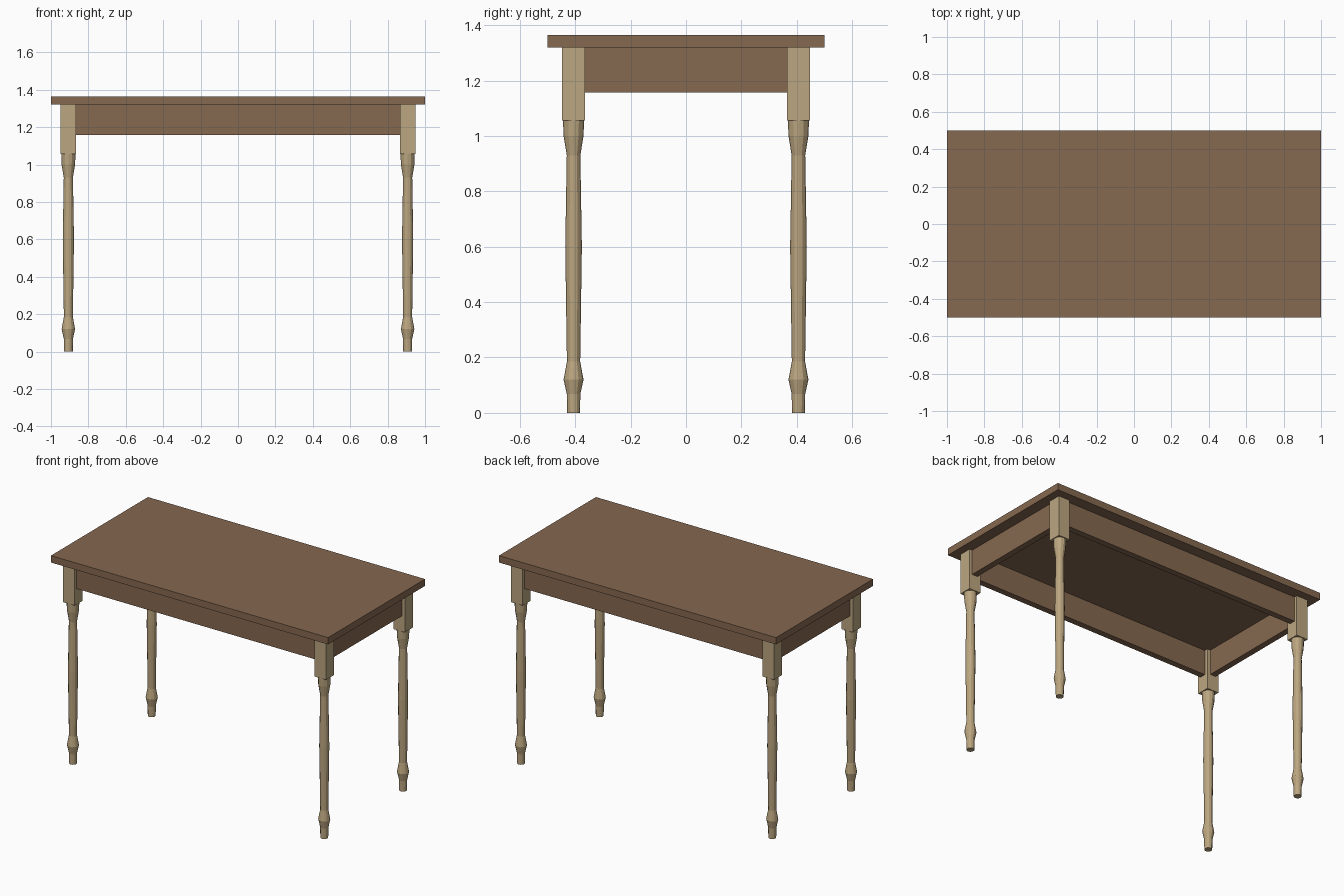
import bpy, bmesh, math

if "Cube" in bpy.data.objects:
    bpy.data.objects.remove(bpy.data.objects["Cube"])


def material(name, rgb):
    m = bpy.data.materials.new(name)
    m.diffuse_color = (*rgb, 1)
    m.use_nodes = True
    m.node_tree.nodes["Principled BSDF"].inputs["Base Color"].default_value = m.diffuse_color
    return m


brown = material("brown wood", (0.235, 0.138, 0.080))
tan = material("pale wood", (0.50, 0.38, 0.215))


def finish(name, bm, mat):
    me = bpy.data.meshes.new(name)
    bmesh.ops.recalc_face_normals(bm, faces=bm.faces)
    bm.to_mesh(me)
    bm.free()
    me.materials.append(mat)
    ob = bpy.data.objects.new(name, me)
    bpy.context.collection.objects.link(ob)
    return ob


def box(name, lo, hi, mat):
    bm = bmesh.new()
    bmesh.ops.create_cube(bm, size=1)
    for v in bm.verts:
        for i in range(3):
            v.co[i] = lo[i] if v.co[i] < 0 else hi[i]
    return finish(name, bm, mat)


def turned(name, x, y, profile, sides, mat):
    # stack of rings given as (radius, height), capped at both ends
    bm = bmesh.new()
    rings = [[bm.verts.new((x + r * math.cos(2 * math.pi * k / sides),
                            y + r * math.sin(2 * math.pi * k / sides), z))
              for k in range(sides)] for r, z in profile]
    for a, b in zip(rings, rings[1:]):
        for k in range(sides):
            n = (k + 1) % sides
            bm.faces.new((a[k], a[n], b[n], b[k]))
    bm.faces.new(rings[0][::-1])
    bm.faces.new(rings[-1])
    return finish(name, bm, mat)


LEG_X, LEG_Y, HALF = 0.907, 0.406, 0.0415
TOP_Z, APRON_Z, BLOCK_Z = 1.32, 1.157, 1.055
INSET, THICK = 0.02, 0.04

# Table top
box("table_top", (-1, -0.5, TOP_Z), (1, 0.5, 1.365), brown)

# Four legs: square block above a turned shaft
profile = [(0.0235, 0), (0.0245, 0.068), (0.036, 0.12), (0.024, 0.185),
           (0.030, 0.60), (0.0245, 0.93), (0.036, 1.0), (0.038, BLOCK_Z)]
for sx, side in ((-1, "left"), (1, "right")):
    for sy, end in ((-1, "front"), (1, "back")):
        x, y = sx * LEG_X, sy * LEG_Y
        box(f"{end}_{side}_leg_block", (x - HALF, y - HALF, BLOCK_Z),
            (x + HALF, y + HALF, TOP_Z), tan)
        turned(f"{end}_{side}_leg_shaft", x, y, profile, 12, tan)

# Aprons set slightly back from the outer faces of the blocks
ox, oy = LEG_X + HALF - INSET, LEG_Y + HALF - INSET
ex, ey = LEG_X - HALF, LEG_Y - HALF
for s, end, side in ((-1, "front", "left"), (1, "back", "right")):
    y0, y1 = sorted((s * oy, s * (oy - THICK)))
    box(f"{end}_apron", (-ex, y0, APRON_Z), (ex, y1, TOP_Z), brown)
    x0, x1 = sorted((s * ox, s * (ox - THICK)))
    box(f"{side}_apron", (x0, -ey, APRON_Z), (x1, ey, TOP_Z), brown)
